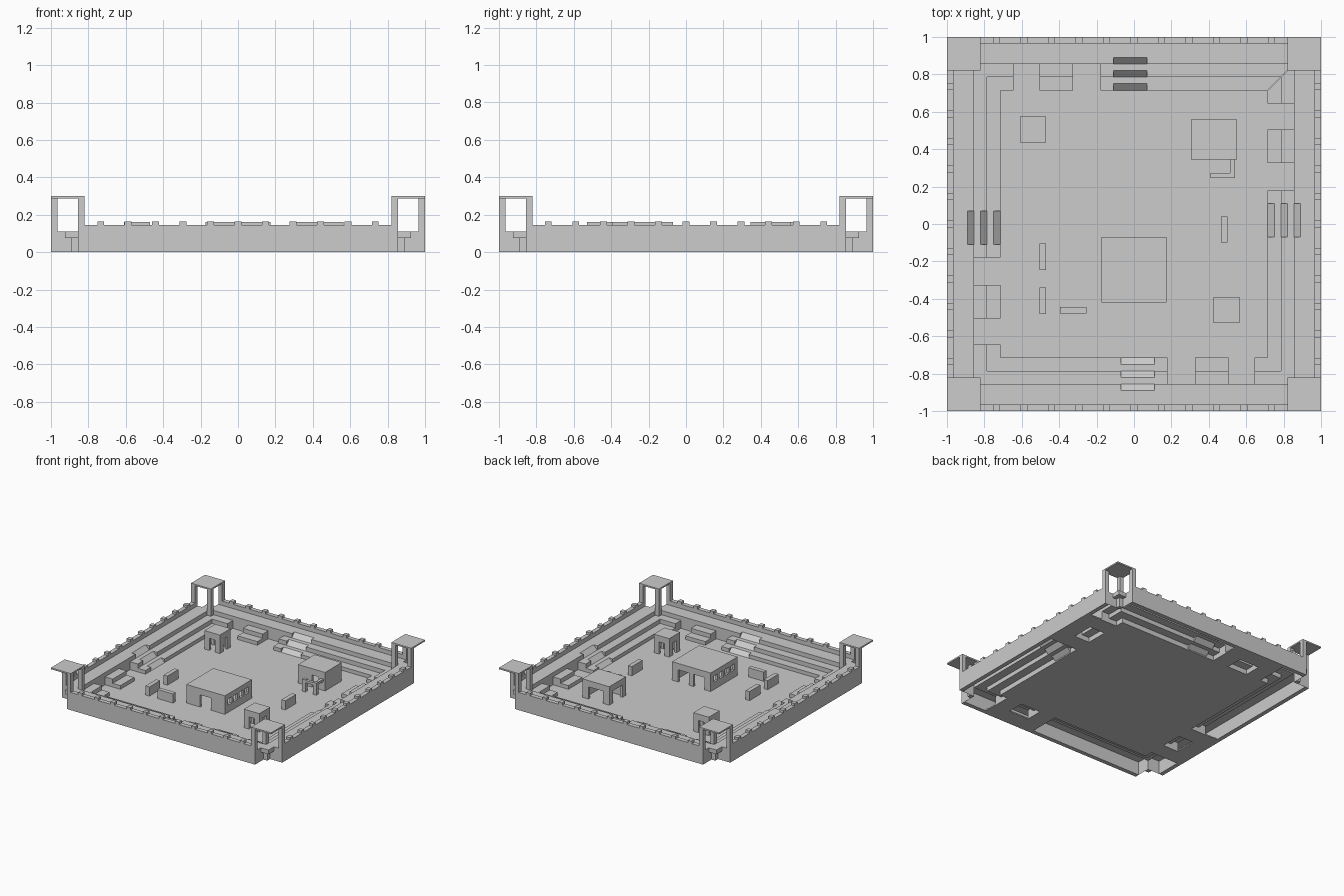
import bpy, bmesh
from mathutils import Matrix
from math import pi

if "Cube" in bpy.data.objects:
    bpy.data.objects.remove(bpy.data.objects["Cube"])

stone = bpy.data.materials.new("grey stone")
stone.use_nodes = True
GREY = (0.604, 0.604, 0.604, 1)
stone.diffuse_color = GREY
stone.node_tree.nodes["Principled BSDF"].inputs["Base Color"].default_value = GREY


def finish(bm, name):
    mesh = bpy.data.meshes.new(name)
    bm.to_mesh(mesh)
    bm.free()
    mesh.materials.append(stone)
    obj = bpy.data.objects.new(name, mesh)
    bpy.context.collection.objects.link(obj)
    return obj


def box(bm, x0, x1, y0, y1, z0, z1):
    verts = bmesh.ops.create_cube(bm, size=1)["verts"]
    for v in verts:
        v.co.x = x1 if v.co.x > 0 else x0
        v.co.y = y1 if v.co.y > 0 else y0
        v.co.z = z1 if v.co.z > 0 else z0


def sheet(bm, profile, start, end):
    """Sweep an (outward, height) profile along a side; ends may be mitred."""
    rows = [[bm.verts.new((f(r) if callable(f) else f, r, z)) for f in (start, end)]
            for r, z in profile]
    for (a, b), (c, d) in zip(rows, rows[1:]):
        bm.faces.new((a, b, d, c))


def cap(bm, profile, t):
    bm.faces.new([bm.verts.new((t, r, z)) for r, z in profile])


def four_sides(bm):
    """Repeat the back side around the arena."""
    geom = bm.verts[:] + bm.edges[:] + bm.faces[:]
    for k in (1, 2, 3):
        dup = bmesh.ops.duplicate(bm, geom=geom)["geom"]
        bmesh.ops.rotate(bm, matrix=Matrix.Rotation(-k * pi / 2, 3, "Z"),
                         verts=[g for g in dup if isinstance(g, bmesh.types.BMVert)])


# Levels and distances from the centre
END, RIM, MID, INNER = 0.855, 0.965, 0.785, 0.715
WALK, HIGH, LOW, FLOOR = 0.11, 0.075, 0.04, 0.01
TOP = 0.145
CUT = 0.035
walkway = [(RIM, WALK), (END, WALK)]
tiers = [(END, HIGH), (MID, HIGH), (MID, LOW), (INNER, LOW), (INNER, 0)]
ramps = [(RIM, WALK)]
for r, z, below in ((END, WALK, HIGH), (MID, HIGH, LOW), (INNER, LOW, FLOOR)):
    ramps += [(r + CUT, z), (r, below)]


def left_mitre(r):
    return -min(r, END)


def right_mitre(r):
    return min(r, END)


# Stepped seating with ramps, open passages and a small stepped block
bm = bmesh.new()
STUB, BLOCK0, BLOCK1, RUN = -0.645, -0.505, -0.325, -0.18
RAMP0, RAMP1 = -0.11, 0.07
for a, b in ((left_mitre, STUB), (BLOCK0, BLOCK1), (RUN, RAMP0), (RAMP1, right_mitre)):
    sheet(bm, walkway + tiers, a, b)
for a, b in ((STUB, BLOCK0), (BLOCK1, RUN)):
    sheet(bm, walkway + [(END, 0)], a, b)
sheet(bm, ramps, RAMP0, RAMP1)
for t in (STUB, BLOCK0, BLOCK1, RUN):
    cap(bm, tiers + [(END, 0)], t)
for t in (RAMP0, RAMP1):
    for r, z, below in ((END, WALK, HIGH), (MID, HIGH, LOW), (INNER, LOW, FLOOR)):
        cap(bm, [(r, z), (r + CUT, z), (r, below)], t)
for t in (-END, END):
    cap(bm, [(END, 0), (END, WALK), (RIM, WALK), (RIM, 0)], t)
four_sides(bm)
finish(bm, "stepped_seating")

# Outer walls
bm = bmesh.new()
box(bm, -END, END, RIM, 1, 0, TOP)
four_sides(bm)
finish(bm, "outer_walls")

# Battlements
bm = bmesh.new()
for i in range(-5, 6):
    t = i * 0.147
    box(bm, t - 0.0175, t + 0.0175, RIM, 1, TOP, 0.165)
four_sides(bm)
finish(bm, "battlements")

# Floor with passage aprons running out to the wall
bm = bmesh.new()
box(bm, -INNER, INNER, -INNER, INNER, 0, FLOOR)
finish(bm, "arena_floor")
bm = bmesh.new()
for a, b in ((STUB, BLOCK0), (BLOCK1, RUN)):
    box(bm, a, b, INNER, RIM, 0, FLOOR)
box(bm, BLOCK0, BLOCK1, END, RIM, 0, FLOOR)
four_sides(bm)
finish(bm, "passage_floors")

# Corner towers: roof, three posts and a stepped corbel in the notch
POST = 0.82
bm = bmesh.new()
box(bm, POST, 1, POST, 1, 0.288, 0.3)
four_sides(bm)
finish(bm, "tower_roofs")
bm = bmesh.new()
box(bm, POST, END, RIM, 1, TOP, 0.288)
box(bm, RIM, 1, POST, END, TOP, 0.288)
box(bm, POST, END, POST, END, HIGH, 0.288)
four_sides(bm)
finish(bm, "tower_posts")
bm = bmesh.new()
box(bm, END, 0.925, END, 0.925, HIGH, WALK)
box(bm, END, 0.89, END, 0.89, 0, HIGH)
four_sides(bm)
finish(bm, "tower_corbels")

ROOF = 0.162


def building(name, x0, x1, y0, y1, **openings):
    """Hollow hut; openings per side are (start, end, bottom, top)."""
    bm = bmesh.new()
    w, under = 0.02, ROOF - 0.015
    box(bm, x0, x1, y0, y1, under, ROOF)
    for side in ("front", "back", "left", "right"):
        along_x = side in ("front", "back")
        lo, hi = (x0, x1) if along_x else (y0 + w, y1 - w)
        near = {"front": y0, "back": y1 - w, "left": x1 - w, "right": x0}[side]

        def panel(a, b, z0, z1):
            if b - a > 0.001 and z1 - z0 > 0.001:
                span = (a, b, near, near + w) if along_x else (near, near + w, a, b)
                box(bm, *span, z0, z1)

        at = lo
        for a, b, z0, z1 in openings.get(side, []):
            panel(at, a, FLOOR, under)
            panel(a, b, FLOOR, z0)
            panel(a, b, z1, under)
            at = b
        panel(at, hi, FLOOR, under)
    finish(bm, name)


# Main hall with doors and rows of windows
windows = [(y - 0.024, y + 0.024, 0.07, 0.12) for y in (-0.355, -0.282, -0.208, -0.135)]
building("main_hall", -0.175, 0.175, -0.42, -0.07, left=windows, right=windows,
         front=[(-0.05, 0.05, FLOOR, WALK)],
         back=[(-0.12, -0.02, FLOOR, WALK), (0.02, 0.12, FLOOR, WALK)])

# Open shelter with a porch frame
building("open_shelter", 0.305, 0.55, 0.345, 0.56,
         front=[(0.43, 0.49, FLOOR, WALK)], back=[(0.36, 0.495, FLOOR, WALK)],
         right=[(0.39, 0.515, FLOOR, WALK)])
bm = bmesh.new()
for x in (0.41, 0.51):
    box(bm, x, x + 0.03, 0.245, 0.273, FLOOR, WALK)
box(bm, 0.44, 0.51, 0.247, 0.271, 0.085, 0.105)
box(bm, 0.513, 0.537, 0.273, 0.345, 0.085, 0.105)
finish(bm, "porch_frame")

# Two small guard huts with a doorway on every side
for name, x, y in (("back_hut", -0.54, 0.505), ("front_hut", 0.495, -0.46)):
    door_x = [(x - 0.025, x + 0.025, FLOOR, WALK)]
    door_y = [(y - 0.025, y + 0.025, FLOOR, WALK)]
    building(name, x - 0.07, x + 0.07, y - 0.07, y + 0.07,
             front=door_x, back=door_x, left=door_y, right=door_y)

# Low cover walls
bm = bmesh.new()
for x, y, dx, dy in ((-0.487, -0.175, 0.0175, 0.07), (-0.487, -0.41, 0.0175, 0.07),
                     (-0.325, -0.462, 0.07, 0.0175), (0.482, -0.03, 0.0175, 0.07)):
    box(bm, x - dx, x + dx, y - dy, y + dy, FLOOR, 0.085)
finish(bm, "cover_walls")
